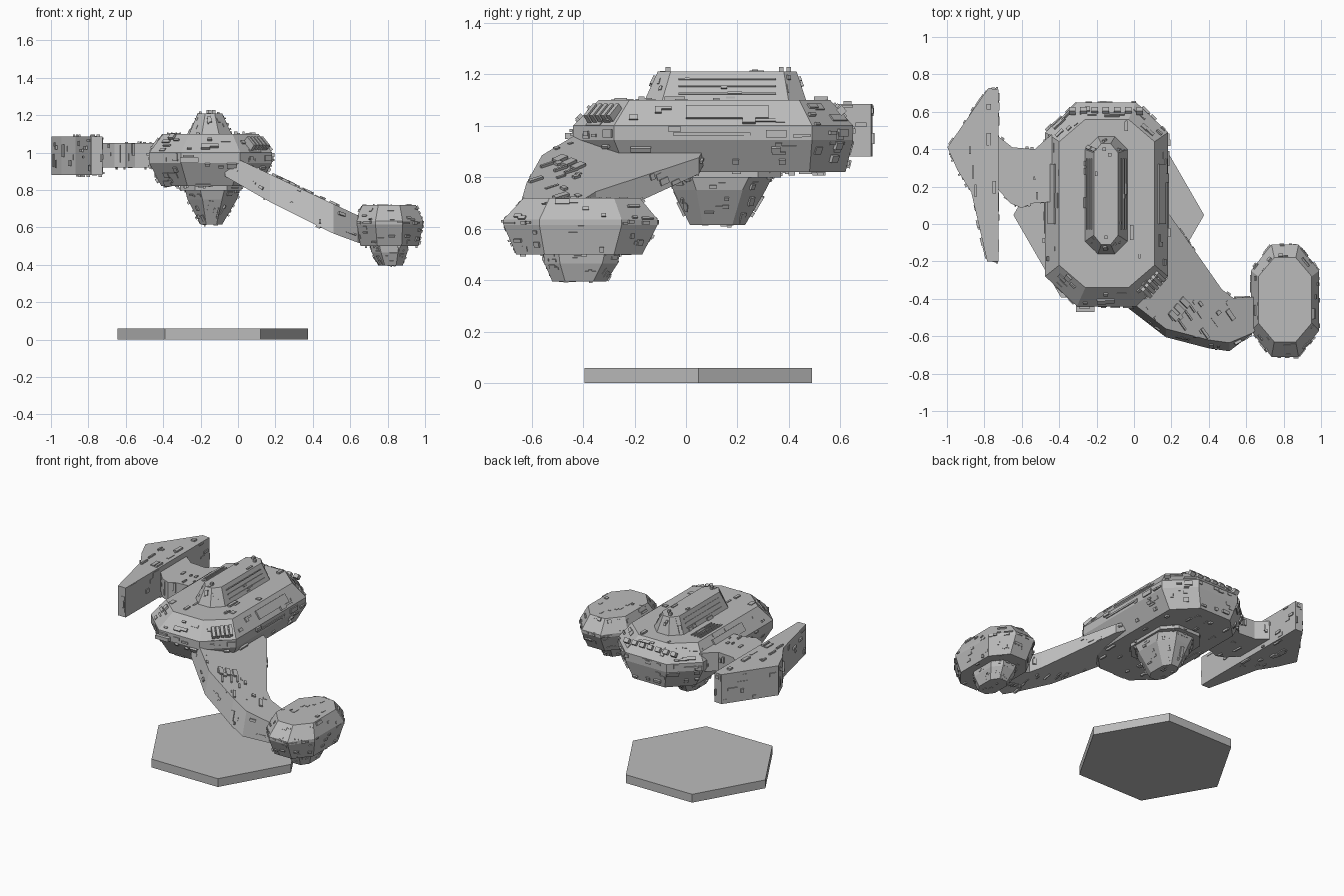
import bpy, bmesh, math, random
from mathutils import Vector

random.seed(7)
cube = bpy.data.objects.get("Cube")
if cube:
    bpy.data.objects.remove(cube, do_unlink=True)

GREY = (0.5, 0.5, 0.5, 1)
mat = bpy.data.materials.new("plain_grey")
mat.use_nodes = True
mat.diffuse_color = GREY
mat.node_tree.nodes["Principled BSDF"].inputs["Base Color"].default_value = GREY


def finish(name, bm):
    bmesh.ops.recalc_face_normals(bm, faces=bm.faces)
    mesh = bpy.data.meshes.new(name)
    bm.to_mesh(mesh)
    bm.free()
    mesh.materials.append(mat)
    obj = bpy.data.objects.new(name, mesh)
    bpy.context.collection.objects.link(obj)
    return obj


def octagon(x0, x1, y0, y1, cx, cy, z):
    """Rectangle with cut corners, at one height."""
    return [(x0 + cx, y0, z), (x1 - cx, y0, z), (x1, y0 + cy, z), (x1, y1 - cy, z),
            (x1 - cx, y1, z), (x0 + cx, y1, z), (x0, y1 - cy, z), (x0, y0 + cy, z)]


def loft(name, rings):
    """Closed solid through rings with equal point counts."""
    bm = bmesh.new()
    loops = [[bm.verts.new(p) for p in ring] for ring in rings]
    n = len(loops[0])
    for low, high in zip(loops, loops[1:]):
        for i in range(n):
            j = (i + 1) % n
            bm.faces.new((low[i], low[j], high[j], high[i]))
    bm.faces.new(loops[0])
    bm.faces.new(loops[-1])
    return finish(name, bm)


def add_plate(bm, centre, normal, along, length, width, height):
    """Small box standing on a surface."""
    n = Vector(normal).normalized()
    u = Vector(along)
    u = (u - n * u.dot(n)).normalized()
    v = n.cross(u)
    c = Vector(centre)
    vs = [bm.verts.new(c + u * a * length / 2 + v * b * width / 2 + n * h)
          for h in (-0.008, height) for a, b in ((-1, -1), (1, -1), (1, 1), (-1, 1))]
    for f in ((3, 2, 1, 0), (4, 5, 6, 7), (0, 1, 5, 4), (1, 2, 6, 5), (2, 3, 7, 6), (3, 0, 4, 7)):
        bm.faces.new([vs[i] for i in f])


def scatter(obj, density, size=1.0, minimum=2):
    """Hull plating aligned to each face's longest edge."""
    bm = bmesh.new()
    for face in obj.data.polygons:
        pts = [obj.data.vertices[i].co for i in face.vertices]
        n, c = face.normal, face.center
        edges = list(zip(pts, pts[1:] + pts[:1]))
        u = max((b - a for a, b in edges), key=lambda e: e.length).normalized()
        v = n.cross(u)
        us = [(p - c).dot(u) for p in pts]
        vs = [(p - c).dot(v) for p in pts]
        wanted = minimum + int(face.area * density)
        for _ in range(wanted * 12):
            if wanted == 0:
                break
            a, b = random.uniform(min(us), max(us)), random.uniform(min(vs), max(vs))
            length = random.choice((0.025, 0.035, 0.05, 0.08)) * size
            width = random.choice((0.012, 0.02, 0.03)) * size
            corners = [c + u * (a + i * length / 2) + v * (b + j * width / 2)
                       for i in (-1, 1) for j in (-1, 1)]
            if all(n.cross(q - p).dot(k - p) > 0 for p, q in edges for k in corners):
                add_plate(bm, c + u * a + v * b, n, u, length, width,
                          random.choice((0.004, 0.008, 0.013)) * size)
                wanted -= 1
    finish(obj.name + "_plating", bm)


# Hexagonal stand
def hexagon(z):
    return [(-0.135 + 0.51 * math.cos(math.radians(a)),
             0.048 + 0.51 * math.sin(math.radians(a)), z) for a in range(0, 360, 60)]


loft("stand_base", [hexagon(0), hexagon(0.058)])

# Main body, superstructure and belly turret
hull = loft("main_hull", [
    octagon(-0.41, 0.11, -0.37, 0.62, 0.14, 0.14, 0.82),
    octagon(-0.475, 0.182, -0.44, 0.65, 0.17, 0.16, 0.945),
    octagon(-0.475, 0.182, -0.44, 0.65, 0.17, 0.16, 1.0),
    octagon(-0.40, 0.11, -0.34, 0.56, 0.14, 0.12, 1.1)])
scatter(hull, 45, minimum=4)

tower = loft("top_superstructure", [
    octagon(-0.265, -0.03, -0.165, 0.47, 0.07, 0.07, 1.09),
    octagon(-0.215, -0.085, -0.11, 0.43, 0.04, 0.05, 1.21)])
scatter(tower, 30, 0.7)

collar = loft("belly_collar", [
    octagon(-0.31, 0.02, -0.1, 0.37, 0.08, 0.09, z) for z in (0.798, 0.83)])
scatter(collar, 20, 0.6, 1)

turret = loft("belly_turret", [
    octagon(-0.20, -0.085, 0.015, 0.23, 0.03, 0.05, 0.615),
    octagon(-0.27, -0.005, -0.05, 0.31, 0.08, 0.09, 0.75),
    octagon(-0.285, 0.01, -0.07, 0.34, 0.08, 0.09, 0.81)])
scatter(turret, 60, 0.75, 3)

# Sweeping arm, cut by two sloped planes
outline = [(-0.07, -0.42), (0.17, -0.605), (0.4, -0.665), (0.51, -0.68), (0.64, -0.58),
           (0.68, -0.5), (0.66, -0.39), (0.53, -0.395), (0.47, -0.35), (0.19, 0.05), (0.0, 0.1)]
under = [(x, y, 0.83 - 0.47 * x + 0.13 * (y + 0.5)) for x, y in outline]
over = []
for i, (x, y) in enumerate(outline):
    y += 0.045 if i < 4 else 0
    over.append((x, y, 0.965 - 0.47 * x))
arm = loft("sweeping_arm", [under, over])
scatter(arm, 40, 0.8, 3)

# Outrigger pod with its small turret
pod = loft("outrigger_pod", [
    octagon(0.655, 0.965, -0.66, -0.17, 0.09, 0.11, 0.5),
    octagon(0.625, 0.99, -0.71, -0.11, 0.11, 0.14, 0.615),
    octagon(0.625, 0.99, -0.71, -0.11, 0.11, 0.14, 0.635),
    octagon(0.665, 0.95, -0.63, -0.18, 0.085, 0.1, 0.72)])
scatter(pod, 60, 0.7, 3)

pod_turret = loft("pod_turret", [
    octagon(0.75, 0.88, -0.52, -0.31, 0.035, 0.05, 0.395),
    octagon(0.715, 0.905, -0.55, -0.265, 0.05, 0.06, 0.465),
    octagon(0.705, 0.91, -0.555, -0.255, 0.05, 0.06, 0.51)])
scatter(pod_turret, 80, 0.55, 3)

# Arrow-shaped engine block and the strut that carries it
engine_plan = [(-0.725, -0.2), (-0.725, 0.72), (-0.78, 0.725), (-0.998, 0.41),
               (-0.945, 0.29), (-0.87, 0.17), (-0.785, -0.2)]
engine = loft("engine_block", [[(x, y, z) for x, y in engine_plan] for z in (0.88, 1.085)])
scatter(engine, 60, 0.85, 3)

strut_plan = [(-0.74, 0.48), (-0.65, 0.41), (-0.53, 0.4), (-0.44, 0.48),
              (-0.42, 0.12), (-0.55, 0.11), (-0.6, 0.085), (-0.66, 0.11), (-0.74, 0.2)]
strut = loft("engine_strut", [[(x, y, z) for x, y in strut_plan] for z in (0.92, 1.05)])
scatter(strut, 40, 0.8, 2)

# Long panels on the body and tower flanks, mirrored about the body centre
bm = bmesh.new()
MID = -0.146
Y = (0, 1, 0)
for s in (-1, 1):
    add_plate(bm, (MID + s * 0.292, 0.16, 1.05), (s * 0.1, 0, 0.073), Y, 0.32, 0.06, 0.01)
    add_plate(bm, (MID + s * 0.328, 0.1, 0.968), (s, 0, 0), Y, 0.3, 0.012, 0.006)
    for k in range(3):
        z = 1.125 + 0.028 * k
        add_plate(bm, (-0.148 + s * (0.118 - 0.0525 * (z - 1.09) / 0.12), 0.16, z),
                  (s * 0.12, 0, 0.05), Y, 0.38, 0.006, 0.005)
finish("flank_panels", bm)

# Deck ribs, equipment boxes and hatches
bm = bmesh.new()
UP = (0, 0, 1)
for k in range(4):
    add_plate(bm, (-0.375 + 0.022 * k, 0.27, 1.1), UP, Y, 0.22, 0.008, 0.008)
for k in range(3):
    add_plate(bm, (0.21 + 0.03 * k, -0.49 + 0.035 * k, 0.965 - 0.47 * (0.21 + 0.03 * k)),
              (0.47, 0, 1), (1, 1, 0), 0.03, 0.06, 0.012)
for k in range(5):
    add_plate(bm, (0.06 + 0.018 * k, -0.36 + 0.022 * k, 1.04), (0.5, -0.5, 0.8), (1, 1, 0),
              0.02, 0.07, 0.03)
for k in range(7):
    add_plate(bm, (-0.33 + 0.06 * k, 0.6, 1.055), (0, 0.8, 0.7), (1, 0, 0),
              0.035, 0.03, 0.02)
for x, y in ((-0.16, 0.4), (-0.13, 0.37), (-0.15, -0.07)):
    add_plate(bm, (x, y, 1.21), UP, Y, 0.018, 0.018, 0.018)
finish("deck_equipment", bm)

# Forward sensor boom
bm = bmesh.new()
add_plate(bm, (-0.26, -0.44, 0.96), (0, -1, 0), (1, 0, 0), 0.1, 0.025, 0.03)
finish("sensor_boom", bm)
